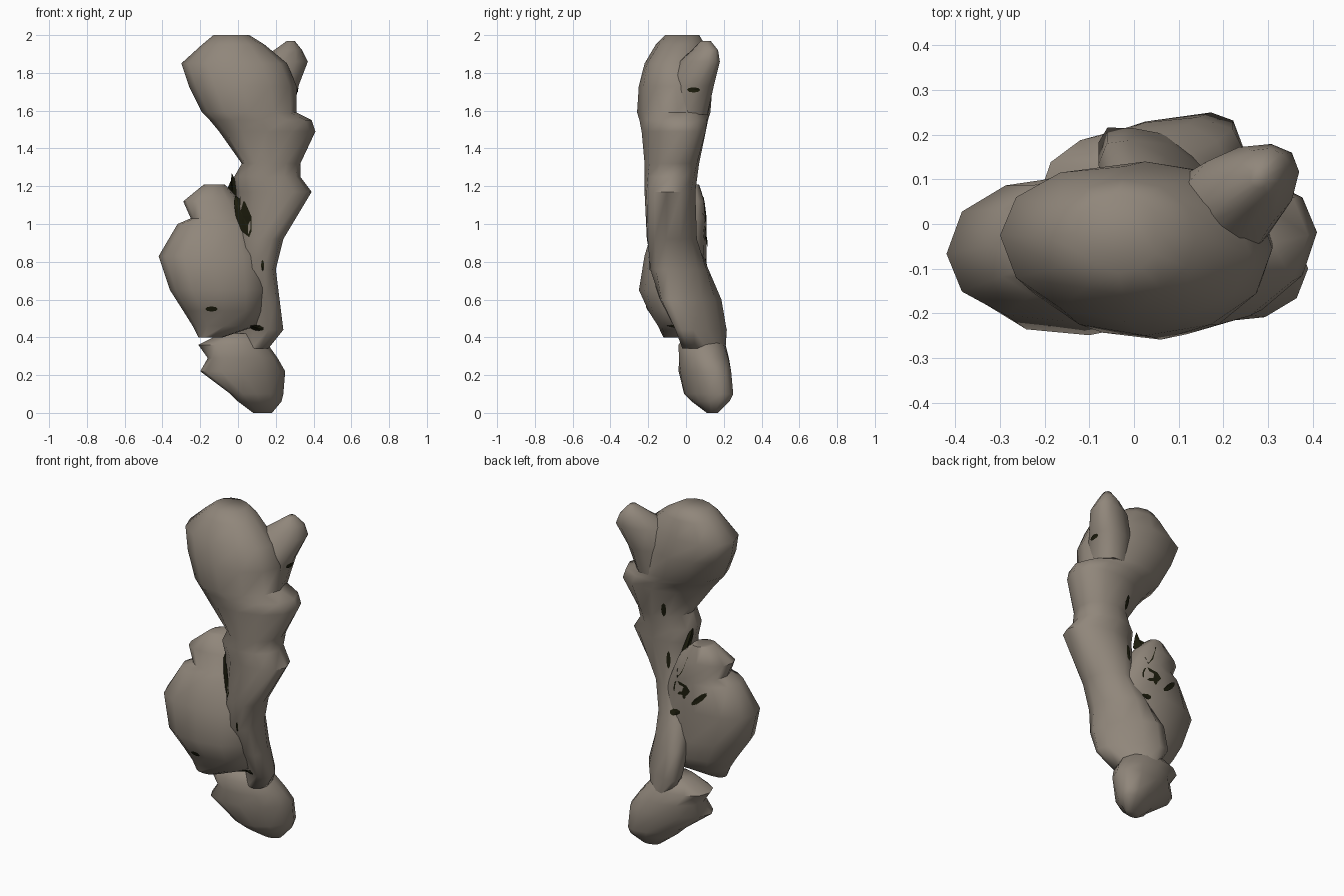
import bpy
import bmesh
from math import cos, sin, pi, radians, copysign
from mathutils import Vector
from mathutils.bvhtree import BVHTree

SIDES = 12
cube = bpy.data.objects.get("Cube")
if cube:
    bpy.data.objects.remove(cube, do_unlink=True)


def make_material(name, colour):
    mat = bpy.data.materials.new(name)
    mat.use_nodes = True
    mat.diffuse_color = (*colour, 1)
    shader = mat.node_tree.nodes["Principled BSDF"]
    shader.inputs["Base Color"].default_value = (*colour, 1)
    shader.inputs["Roughness"].default_value = 0.9
    return mat


stone = make_material("warm grey stone", (0.28, 0.24, 0.197))
shadow = make_material("dark crevice", (0.012, 0.012, 0.004))


def add_object(name, bm, mat):
    mesh = bpy.data.meshes.new(name)
    bm.to_mesh(mesh)
    bm.free()
    mesh.materials.append(mat)
    obj = bpy.data.objects.new(name, mesh)
    bpy.context.collection.objects.link(obj)
    return obj


def bulge(value, power):
    """Push a sine or cosine outward so ovals become fuller at the corners."""
    return copysign(abs(value) ** power, value) if abs(value) > 1e-6 else 0.0


def loft(name, rings, power):
    """Skin oval rings given as (height, left, right, front, back, twist)."""
    bm = bmesh.new()
    loops = []
    for z, x0, x1, y0, y1, twist in rings:
        cx, cy, rx, ry = (x0 + x1) / 2, (y0 + y1) / 2, (x1 - x0) / 2, (y1 - y0) / 2
        loop = []
        for i in range(SIDES):
            a = 2 * pi * i / SIDES
            x = cx + rx * bulge(cos(a), power)
            y = cy + ry * bulge(sin(a + twist), power)
            loop.append(bm.verts.new((x, y, z)))
        loops.append(loop)
    for low, high in zip(loops, loops[1:]):
        for i in range(SIDES):
            j = (i + 1) % SIDES
            bm.faces.new((low[i], low[j], high[j], high[i]))
    bm.faces.new(loops[0][::-1])
    bm.faces.new(loops[-1])
    obj = add_object(name, bm, stone)
    bpy.ops.object.select_all(action="DESELECT")
    obj.select_set(True)
    bpy.context.view_layer.objects.active = obj
    bpy.ops.object.shade_smooth_by_angle(angle=radians(60))
    return obj


# Tall trunk with two side ridges and a swollen head
trunk = loft("trunk_and_head", [
    (.34, -.02, .16, -.02, .21, -.4),
    (.44, -.08, .24, -.06, .22, -.8),
    (.60, -.08, .22, -.14, .19, -.7),
    (.76, -.05, .20, -.19, .12, -.4),
    (.92, -.01, .24, -.21, .06, -.2),
    (1.17, -.01, .39, -.22, .05, -.1),
    (1.25, -.02, .33, -.22, .06, 0),
    (1.32, .02, .33, -.22, .07, .1),
    (1.49, -.10, .41, -.24, .11, .25),
    (1.55, -.15, .39, -.25, .12, .2),
    (1.59, -.19, .31, -.26, .13, .1),
    (1.73, -.26, .31, -.25, .14, 0),
    (1.85, -.30, .26, -.22, .13, -.1),
    (1.95, -.19, .14, -.16, .10, 0),
    (2, -.13, .06, -.11, .07, 0),
], power=0.95)

# Knob that swells out of the head
knob = loft("head_knob", [
    (1.58, .05, .29, -.17, .12, .2),
    (1.73, .05, .32, -.12, .15, .3),
    (1.86, .10, .37, -.04, .18, .4),
    (1.92, .19, .34, .03, .17, .4),
    (1.97, .26, .30, .08, .13, 0),
], power=0.9)

# Broad side lobe with a stubby upper bump, fused to the trunk below
lobe = loft("side_lobe", [
    (.40, -.21, -.08, -.12, -.04, 0),
    (.46, -.24, .10, -.15, .06, .2),
    (.54, -.29, .14, -.20, .10, .1),
    (.65, -.36, .16, -.25, .11, .1),
    (.83, -.42, .16, -.22, .11, .05),
    (1, -.32, .08, -.17, .11, .1),
    (1.03, -.25, .06, -.14, .11, .1),
    (1.12, -.29, .02, -.11, .10, .2),
    (1.21, -.18, -.07, -.05, .07, .2),
], power=0.88)

# Knotted foot
foot = loft("foot", [
    (0, .08, .18, .11, .17, .3),
    (.06, .00, .23, .03, .23, .5),
    (.10, -.04, .24, -.01, .25, .5),
    (.22, -.20, .25, -.04, .24, .4),
    (.29, -.16, .21, -.04, .23, .2),
    (.36, -.21, .16, -.04, .21, .1),
    (.42, -.09, .09, .00, .17, 0),
], power=0.95)

trees = []
for part in (trunk, knob, lobe, foot):
    bm = bmesh.new()
    bm.from_mesh(part.data)
    trees.append(BVHTree.FromBMesh(bm))
    bm.free()


def crevice(name, start, facing, width, height, lean=0.0):
    """Lay a thin dark lozenge on the surface seen along the facing direction."""
    facing = Vector(facing).normalized()
    across = facing.cross(Vector((0, 0, 1)))
    origins, depths = [], []
    for i in range(8):
        a = pi * i / 4
        up = height * sin(a)
        origin = Vector(start) - facing * 2
        origin += across * (width * cos(a) + lean * up) + Vector((0, 0, up))
        hits = [t.ray_cast(origin, facing) for t in trees]
        near = [h[3] for h in hits if h[0] is not None]
        if near:
            origins.append(origin)
            depths.append(min(near))
    # Bridge deep gaps with a shallow sheet
    limit = min(depths) + 0.12
    points = [o + facing * (min(d, limit) - 0.006) for o, d in zip(origins, depths)]
    bm = bmesh.new()
    rim = [bm.verts.new(p) for p in points]
    hub = bm.verts.new(sum(points, Vector()) / len(points))
    for i, vert in enumerate(rim):
        bm.faces.new((vert, rim[(i + 1) % len(rim)], hub))
    add_object(name, bm, shadow)


# Crevices on the front, back and side
into_front, into_corner = (0, 1, 0), (-.5, .87, 0)
into_back, into_side = (.5, -.87, 0), (-1, 0, 0)
crevice("front_long_crevice", (-.06, 0, 1.04), into_corner, .018, .11, -.1)
crevice("front_low_crevice", (.10, 0, .45), into_front, .036, .016, -.8)
crevice("front_lobe_crevice", (-.14, 0, .55), into_front, .032, .014)
crevice("front_small_crevice", (.13, 0, .78), into_front, .008, .03)
crevice("back_wedge_crevice", (0, 0, 1.14), into_back, .02, .13, .3)
crevice("back_trunk_crevice", (.11, 0, 1.07), into_back, .012, .05)
crevice("back_middle_crevice", (0, 0, .93), into_back, .012, .035)
crevice("back_lobe_crevice", (-.1, 0, .92), into_back, .022, .045, .9)
crevice("back_low_crevice", (.06, 0, .8), into_back, .028, .02, .6)
crevice("back_upper_crevice", (.14, 0, 1.37), into_back, .014, .045)
crevice("side_knob_crevice", (0, .04, 1.71), into_side, .035, .014)
crevice("side_lobe_crevice", (0, .1, .95), into_side, .008, .04)
